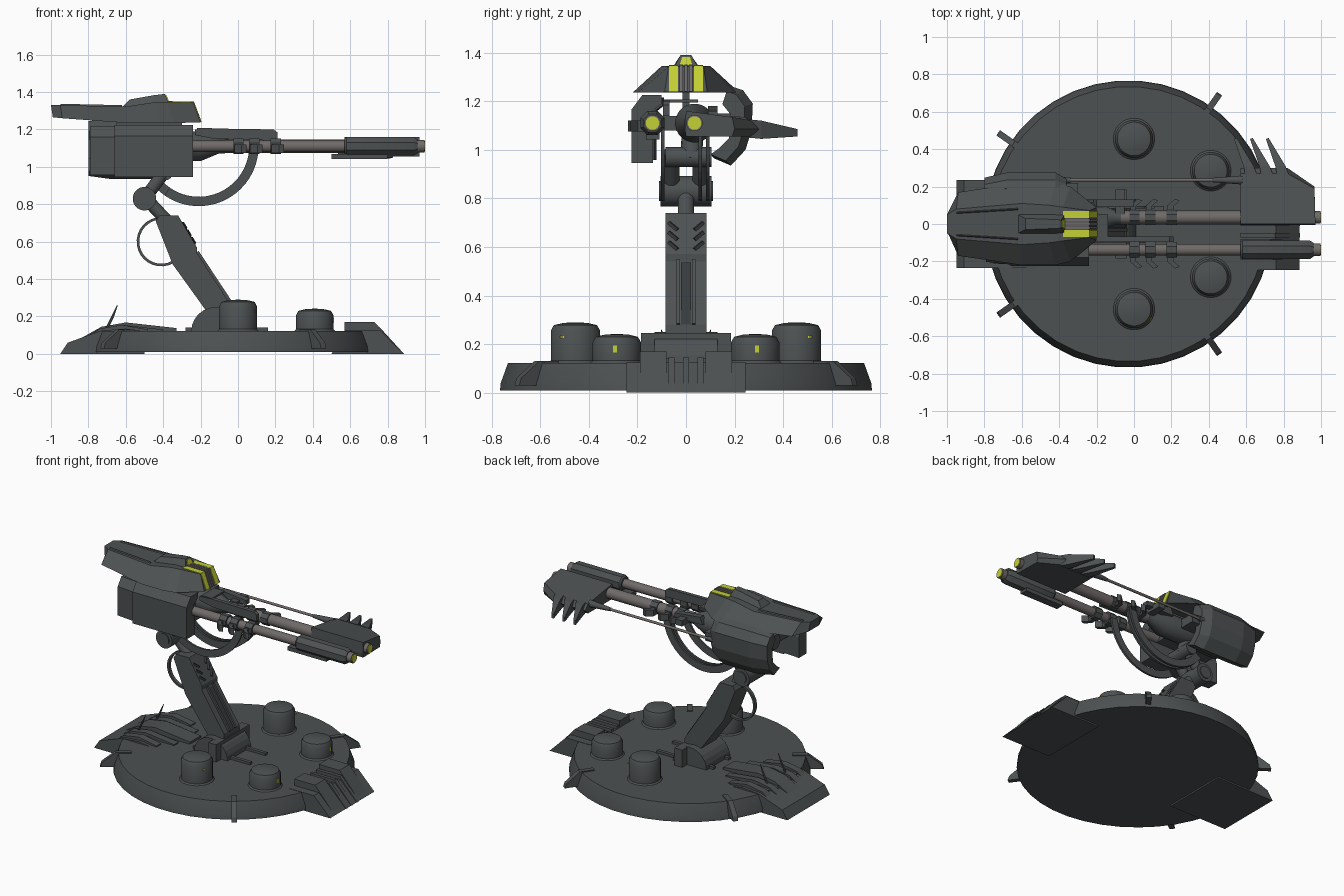
import bpy, bmesh, math
from mathutils import Vector, Matrix

def mat(name, c):
    m = bpy.data.materials.new(name)
    m.diffuse_color = (*c, 1)
    return m
GREY = mat("gunmetal grey", (0.075, 0.083, 0.085))
DARK = mat("dark grey", (0.04, 0.044, 0.046))
STEEL = mat("warm steel", (0.16, 0.145, 0.14))
GLOW = mat("yellow green", (0.55, 0.63, 0.035))

def finish(name, bm, m, smooth=False):
    bmesh.ops.recalc_face_normals(bm, faces=bm.faces)
    me = bpy.data.meshes.new(name)
    bm.to_mesh(me)
    bm.free()
    me.materials.append(m)
    ob = bpy.data.objects.new(name, me)
    bpy.context.collection.objects.link(ob)
    if smooth:
        bpy.context.view_layer.objects.active = ob
        ob.select_set(True)
        bpy.ops.object.shade_smooth_by_angle(angle=math.radians(35))
        ob.select_set(False)
    return ob

def loft(name, rings, m=GREY, smooth=False):
    bm = bmesh.new()
    vs = [[bm.verts.new(p) for p in r] for r in rings]
    n = len(vs[0])
    for a, b in zip(vs, vs[1:]):
        for i in range(n):
            bm.faces.new((a[i], a[(i + 1) % n], b[(i + 1) % n], b[i]))
    bm.faces.new(vs[0])
    bm.faces.new(vs[-1])
    return finish(name, bm, m, smooth)

def prism(name, prof, axis, lo, hi, m=GREY):
    put = {'x': lambda a, b, t: (t, a, b), 'y': lambda a, b, t: (a, t, b),
           'z': lambda a, b, t: (a, b, t)}[axis]
    return loft(name, [[put(a, b, t) for a, b in prof] for t in (lo, hi)], m)

def box(name, x, y, z, m=GREY):
    return prism(name, [(x[0], y[0]), (x[1], y[0]), (x[1], y[1]), (x[0], y[1])], 'z', *z, m)

def turned(name, p, d, prof, m=GREY, n=24):
    """Revolve (distance, radius) pairs around direction d from p."""
    q = Vector(d).to_track_quat('Z', 'Y')
    rings = [[Vector(p) + q @ Vector((r * math.cos(2 * math.pi * (i + .5) / n),
              r * math.sin(2 * math.pi * (i + .5) / n), h)) for i in range(n)] for h, r in prof]
    return loft(name, rings, m, n > 6)

def rod(name, a, b, r, m=GREY, n=12, r2=None):
    d = Vector(b) - Vector(a)
    return turned(name, a, d, [(0, r), (d.length, r if r2 is None else r2)], m, n)

def arc(cx, cz, r, a0, a1, n=20):
    return [(cx + r * math.cos(math.radians(a0 + (a1 - a0) * i / n)),
             cz + r * math.sin(math.radians(a0 + (a1 - a0) * i / n))) for i in range(n + 1)]

# base disc
turned("base_disc", (-0.03, 0, 0.01), (0, 0, 1), [(0, 0.768), (0.03, 0.765), (0.113, 0.735)], n=40)

# domed canisters with lit slits
for s in (-1, 1):
    for x, y, r, top in ((0, 0.455, 0.102, 0.29), (0.41, 0.285, 0.1, 0.242)):
        h = top - 0.12
        turned("canister", (x, s * y, 0.12), (0, 0, 1),
               [(0, r + 0.012), (0.012, r), (h - 0.035, r), (h - 0.012, r * 0.88), (h - 0.003, r * 0.5), (h, r * 0.05)], n=28)
    box("canister_light", (0.506, 0.513), (s * 0.293 - 0.008, s * 0.293 + 0.008), (0.165, 0.195), GLOW)
    box("canister_light", (0.087, 0.094), (s * 0.51 - 0.008, s * 0.51 + 0.008), (0.225, 0.233), GLOW)

# rim fins
for deg in (55, 145, 215, 305):
    f = prism("rim_fin", [(0.65, 0.03), (0.85, 0.03), (0.84, 0.06), (0.75, 0.13), (0.65, 0.13)], 'y', -0.017, 0.017)
    f.data.transform(Matrix.Translation((-0.03, 0, 0)) @ Matrix.Rotation(math.radians(deg), 4, 'Z'))

# front ramp with ribs
prism("front_ramp", [(0.5, 0), (0.885, 0), (0.76, 0.125), (0.57, 0.125)], 'y', -0.245, 0.245)
for s in (-1, 1):
    prism("ramp_cheek", [(0.57, 0.1), (0.865, 0.02), (0.73, 0.17), (0.57, 0.17)], 'y', s * 0.08, s * 0.19)
for y in (-0.06, 0, 0.06):
    prism("ramp_rib", [(0.57, 0.12), (0.888, 0), (0.755, 0.145), (0.57, 0.145)], 'y', y - 0.012, y + 0.012)

# rear plate of layered feathers
prism("rear_plate", [(-0.95, 0), (-0.91, 0.06), (-0.73, 0.125), (-0.6, 0.135), (-0.5, 0.12), (-0.5, 0)], 'y', -0.235, 0.235)
prism("rear_spine", [(-0.9, 0.05), (-0.73, 0.145), (-0.6, 0.168), (-0.33, 0.138), (-0.33, 0.11)], 'y', -0.06, 0.06)
for s in (-1, 1):
    for y, x0, x1 in ((0.11, -0.9, -0.4), (0.19, -0.86, -0.48)):
        f = prism("rear_feather", [(x0, 0.04), (-0.74, 0.135), (-0.62, 0.155), (x1, 0.13), (x1, 0.11)], 'y', s * y - 0.025, s * y + 0.025)
    rod("rear_hook", (-0.7, s * 0.1, 0.14), (-0.67, s * 0.1, 0.2), 0.007, n=6)
    rod("rear_hook", (-0.67, s * 0.1, 0.2), (-0.645, s * 0.1, 0.26), 0.007, n=6, r2=0.002)

# arm foot
prism("foot_hub", arc(-0.12, 0.12, 0.13, 0, 180, 12), 'y', -0.13, 0.13)
box("foot_bar", (-0.1, -0.04), (-0.185, 0.185), (0.115, 0.245))
for s in (-1, 1):
    box("foot_strip", (-0.28, 0.16), (s * 0.085 - 0.012, s * 0.085 + 0.012), (0.115, 0.14))

# leaning arm
prism("arm", [(-0.44, 0.71), (-0.42, 0.74), (-0.32, 0.74), (-0.22, 0.57), (-0.22, 0.54), (-0.05, 0.28),
              (-0.04, 0.15), (-0.2, 0.15), (-0.17, 0.23), (-0.35, 0.48)], 'y', -0.085, 0.085)
prism("arm_slot", [(-0.216, 0.53), (-0.05, 0.28), (-0.044, 0.28), (-0.21, 0.535)], 'y', -0.02, 0.02, DARK)
for s in (-1, 1):
    prism("arm_rail", [(-0.23, 0.54), (-0.06, 0.28), (-0.035, 0.285), (-0.21, 0.55)], 'y', s * 0.025, s * 0.04)
    for i in range(3):
        z = 0.7 - 0.04 * i
        x = -0.32 + (0.74 - z) * 0.59
        rod("arm_chevron", (x, s * 0.07, z), (x + 0.018, s * 0.035, z - 0.03), 0.009, DARK, 4)
rod("arm_neck", (-0.37, 0, 0.7), (-0.5, 0, 0.84), 0.035)
# elbow joint and link
rod("elbow", (-0.5, -0.105, 0.83), (-0.5, 0.105, 0.83), 0.063, n=24)
rod("elbow_cap", (-0.5, -0.112, 0.83), (-0.5, 0.112, 0.83), 0.042, n=20)
for s in (-1, 1):
    rod("link", (-0.5, s * 0.06, 0.83), (-0.38, s * 0.06, 0.99), 0.035)
rod("upper_pivot", (-0.39, -0.085, 0.97), (-0.39, 0.105, 0.97), 0.042, n=20)
rod("pivot_post", (-0.39, 0.02, 0.96), (-0.42, 0.03, 1.1), 0.045)

# hose loop behind the arm
pts = arc(-0.41, 0.6, 0.118, 75, 300, 18)
prism("hose_loop", pts + arc(-0.41, 0.6, 0.132, 300, 75, 18), 'y', -0.012, 0.012)
# curved feed bands
for y in (0.058, 0.09, -0.095):
    a0 = 215 if y > 0 else 235
    prism("feed_band", arc(-0.21, 1.11, 0.27, a0, 357) + arc(-0.21, 1.11, 0.32, 357, a0), 'y', y - 0.007, y + 0.007)

# main gun core
turned("gun_core", (-0.72, 0.035, 1.11), (1, 0, 0), [(0, 0.05), (0.05, 0.08), (0.52, 0.08), (0.62, 0.038), (0.65, 0.038)])
box("core_bridge", (-0.7, -0.3), (-0.17, 0.22), (1.08, 1.14))
box("hood_post", (-0.65, -0.3), (-0.015, 0.015), (1.15, 1.26))

# barrels with lit muzzles
for y, r in ((0.035, 0.037), (-0.138, 0.031)):
    rod("barrel", (-0.3, y, 1.11), (0.96, y, 1.11), r, STEEL, 20)
    rod("muzzle", (0.94, y, 1.11), (1.0 - 0.004, y, 1.11), 0.034, STEEL, 20)
    rod("muzzle_light", (0.99, y, 1.11), (1.0, y, 1.11), 0.028, GLOW, 12)
turned("barrel_sleeve", (0.57, -0.138, 1.11), (1, 0, 0), [(0, 0.045), (0.01, 0.054), (0.37, 0.054), (0.39, 0.04)], n=8)
box("sleeve_keel", (0.5, 0.8), (-0.165, -0.11), (1.043, 1.07))

# wide muzzle shroud with rearward claws
top = [(0.57, 0.0), (0.97, 0.0), (0.965, 0.19), (0.82, 0.27), (0.57, 0.27)]
mid = [(0.57, -0.005), (0.97, -0.005), (0.965, 0.2), (0.82, 0.3), (0.57, 0.3)]
zt = lambda y: 1.16 - 0.17 * max(y - 0.04, 0)
loft("muzzle_shroud", [[(x, y, 1.055) for x, y in top], [(x, y, 1.085) for x, y in mid],
                       [(x, y, zt(y)) for x, y in top]])
for x in (0.63, 0.715, 0.8):
    loft("claw", [[(x - 0.035, 0.26, 1.05), (x + 0.03, 0.26, 1.05), (x + 0.03, 0.26, 1.125), (x - 0.035, 0.26, 1.125)],
                  [(x - 0.045, 0.31, 1.045), (x + 0.01, 0.31, 1.045), (x + 0.01, 0.31, 1.12), (x - 0.045, 0.31, 1.12)],
                  [(x - 0.095, 0.455, 1.055), (x - 0.08, 0.46, 1.055), (x - 0.08, 0.46, 1.085), (x - 0.095, 0.455, 1.085)]])

# side guide rod
rod("guide_rod", (-0.5, 0.235, 1.11), (0.6, 0.235, 1.11), 0.009, STEEL)
rod("guide_collar", (-0.45, 0.235, 1.11), (-0.34, 0.235, 1.11), 0.016)
rod("guide_socket", (0.42, 0.235, 1.11), (0.58, 0.235, 1.11), 0.012, r2=0.025)

# barrel clamps with hooked clips
for x in (0.0, 0.085, 0.2):
    for y, s in ((0.035, 1), (-0.138, -1)):
        rod("clamp", (x - 0.025, y, 1.11), (x + 0.03, y, 1.11), 0.044, n=8)
        prism("clip", [(x - 0.02, y), (x + 0.01, y), (x + 0.01, y + s * 0.06), (x + 0.045, y + s * 0.09),
                       (x + 0.02, y + s * 0.1), (x - 0.02, y + s * 0.065)], 'z', 1.075, 1.12)
# top rails
rail = [(-0.23, 1.17), (-0.13, 1.15), (0.21, 1.14), (0.21, 1.185), (0.19, 1.2), (-0.13, 1.205), (-0.23, 1.2)]
prism("top_rail", rail, 'y', -0.095, -0.068)
box("rail_cross", (-0.22, -0.14), (-0.09, 0.05), (1.195, 1.207))
prism("barrel_rail", [(-0.22, 1.13), (0.0, 1.13), (0.0, 1.16), (-0.2, 1.18)], 'y', 0.09, 0.13)
box("rail_stub", (-0.1, -0.05), (0.05, 0.185), (1.11, 1.15))

# side armour shells
near = [(-0.10, 1.225), (-0.18, 1.225), (-0.225, 1.165), (-0.225, 0.945), (-0.135, 0.945), (-0.135, 1.1), (-0.15, 1.15), (-0.10, 1.19)]
prism("near_armour", near, 'x', -0.66, -0.24)
loft("near_armour_rear", [[(x, y * k, 1.1 + (z - 1.1) * 0.92) for y, z in near] for x, k in ((-0.79, 0.9), (-0.65, 0.97))])
far = [(0.19, 1.26), (0.235, 1.245), (0.275, 1.19), (0.27, 1.08), (0.245, 1.0), (0.185, 0.935), (0.115, 0.965),
       (0.15, 0.99), (0.2, 1.04), (0.21, 1.15), (0.17, 1.2)]
loft("far_armour", [[(x, y * k, 1.1 + (z - 1.1) * k) for y, z in far] for x, k in ((-0.8, 0.9), (-0.68, 1), (-0.42, 1), (-0.36, 0.88))])

# hood: bottom x, half width, z, then top x, half width, z
st = [(-0.99, .06, 1.265, -1.0, .05, 1.33), (-0.94, .17, 1.26, -0.95, .08, 1.33), (-0.6, .22, 1.235, -0.6, .11, 1.322),
      (-0.42, .22, 1.235, -0.45, .1, 1.345), (-0.34, .2, 1.235, -0.38, .09, 1.345), (-0.2, .088, 1.237, -0.24, .072, 1.343)]
loft("hood", [[(a, -b, c), (d, -e, f), (d, e, f), (a, b, c)] for a, b, c, d, e, f in st])
loft("hood_crest", [[(-0.62, -.05, 1.32), (-0.58, -.03, 1.36), (-0.58, .03, 1.36), (-0.62, .05, 1.32)],
                    [(-0.45, -.055, 1.34), (-0.45, -.025, 1.383), (-0.45, .025, 1.383), (-0.45, .055, 1.34)],
                    [(-0.37, -.05, 1.34), (-0.39, -.022, 1.39), (-0.39, .022, 1.39), (-0.37, .05, 1.34)]])
loft("crest_light", [[(-0.373 + t, -.026, 1.35), (-0.385 + t, -.016, 1.382), (-0.385 + t, .016, 1.382), (-0.373 + t, .026, 1.35)] for t in (-0.003, 0.004)], GLOW)
for s in (-1, 1):
    prism("hood_light", [(-0.38, 1.34), (-0.245, 1.34), (-0.205, 1.24), (-0.196, 1.24), (-0.238, 1.348), (-0.38, 1.349)],
          'y', s * 0.032, s * 0.07, GLOW)
    loft("hood_ridge", [[(x, s * (y - .008), z), (x, s * y, z + .012), (x, s * (y + .008), z)] for x, y, z in ((-0.95, .06, 1.325), (-0.62, .08, 1.318))])
for y in (-0.02, 0, 0.02):
    prism("hood_grille", [(-0.38, 1.34), (-0.245, 1.34), (-0.205, 1.24), (-0.194, 1.24), (-0.236, 1.35), (-0.38, 1.351)],
          'y', y - 0.007, y + 0.007, STEEL)
